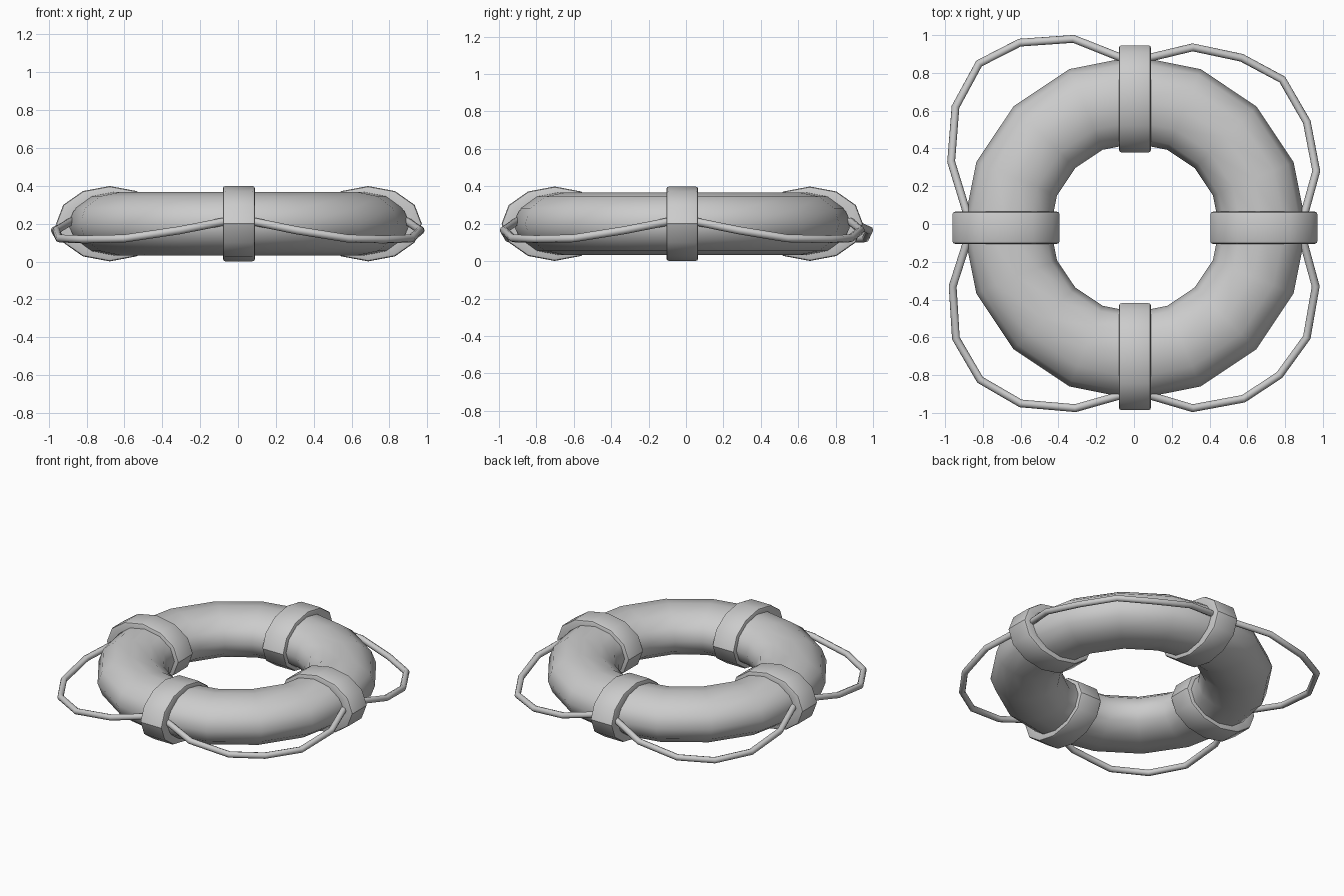
import bpy, bmesh
from math import cos, sin, pi, tau

if "Cube" in bpy.data.objects:
    bpy.data.objects.remove(bpy.data.objects["Cube"])

CX, CY, CZ = 0.005, -0.02, 0.20      # ring centre


def finish(name, bm, angle):
    bmesh.ops.recalc_face_normals(bm, faces=bm.faces[:])
    mesh = bpy.data.meshes.new(name)
    bm.to_mesh(mesh)
    bm.free()
    obj = bpy.data.objects.new(name, mesh)
    bpy.context.collection.objects.link(obj)
    smooth(obj, angle)
    return obj


def smooth(obj, angle):
    bpy.ops.object.select_all(action='DESELECT')
    obj.select_set(True)
    bpy.context.view_layer.objects.active = obj
    bpy.ops.object.shade_smooth_by_angle(angle=angle)


def grid_torus(name, point, nu, nv, angle):
    """Closed surface from point(i, j), wrapping in both directions."""
    bm = bmesh.new()
    v = [[bm.verts.new(point(i, j)) for j in range(nv)] for i in range(nu)]
    for i in range(nu):
        for j in range(nv):
            a, b = (i + 1) % nu, (j + 1) % nv
            bm.faces.new((v[i][j], v[a][j], v[a][b], v[i][b]))
    return finish(name, bm, angle)


# Flattened low-poly float ring
def ring_point(i, j):
    u, t = tau * i / 16, tau * j / 12
    r = 0.678 + 0.231 * cos(t)
    return r * cos(u), r * sin(u), 0.167 * sin(t)


ring = grid_torus("float_ring", ring_point, 16, 12, pi / 3)
ring.location = (CX, CY, CZ)

# Four bands wrapped around the ring: (half width, inset) cross-section
W = 0.085
SECTION = [(-W, 0.064), (-W, 0.014), (-W + 0.004, 0.004), (-W + 0.014, 0),
           (W - 0.014, 0), (W - 0.004, 0.004), (W, 0.014), (W, 0.064)]


def band_point(i, j):
    t = tau * i / 12
    y, inset = SECTION[j]
    return 0.6825 + (0.2835 - inset) * cos(t), y, (0.199 - inset) * sin(t)


for k, side in enumerate(("right", "back", "left", "front")):
    band = grid_torus("band_" + side, band_point, 12, len(SECTION), pi / 5)
    band.location = (CX, CY, CZ)
    band.rotation_euler.z = k * pi / 2

# Grab ropes hanging between neighbouring bands
ROPE_Z = (0.22, 0.165, 0.122, 0.117, 0.122, 0.165, 0.22)
ROPES = {
    "back_right": [(0.04, 0.87), (0.31, 0.935), (0.57, 0.88), (0.785, 0.765),
                   (0.915, 0.54), (0.965, 0.28), (0.89, 0.01)],
    "back_left": [(-0.03, 0.865), (-0.32, 0.98), (-0.605, 0.96), (-0.82, 0.85),
                  (-0.945, 0.62), (-0.968, 0.33), (-0.87, 0.01)],
    "front_left": [(-0.87, -0.05), (-0.96, -0.33), (-0.943, -0.605), (-0.815, -0.825),
                   (-0.60, -0.95), (-0.31, -0.975), (-0.03, -0.895)],
    "front_right": [(0.04, -0.895), (0.31, -0.975), (0.58, -0.925), (0.77, -0.80),
                    (0.915, -0.60), (0.962, -0.33), (0.885, -0.05)],
}
for side, path in ROPES.items():
    curve = bpy.data.curves.new("rope_" + side, 'CURVE')
    curve.dimensions = '3D'
    curve.bevel_depth = 0.021
    curve.bevel_resolution = 2
    curve.use_fill_caps = True
    spline = curve.splines.new('POLY')
    spline.points.add(len(path) - 1)
    for p, (x, y), z in zip(spline.points, path, ROPE_Z):
        p.co = (x, y, z, 1)
    rope = bpy.data.objects.new("rope_" + side, curve)
    bpy.context.collection.objects.link(rope)
    bpy.ops.object.select_all(action='DESELECT')
    rope.select_set(True)
    bpy.context.view_layer.objects.active = rope
    bpy.ops.object.convert(target='MESH')
    smooth(bpy.context.view_layer.objects.active, pi / 3.5)
